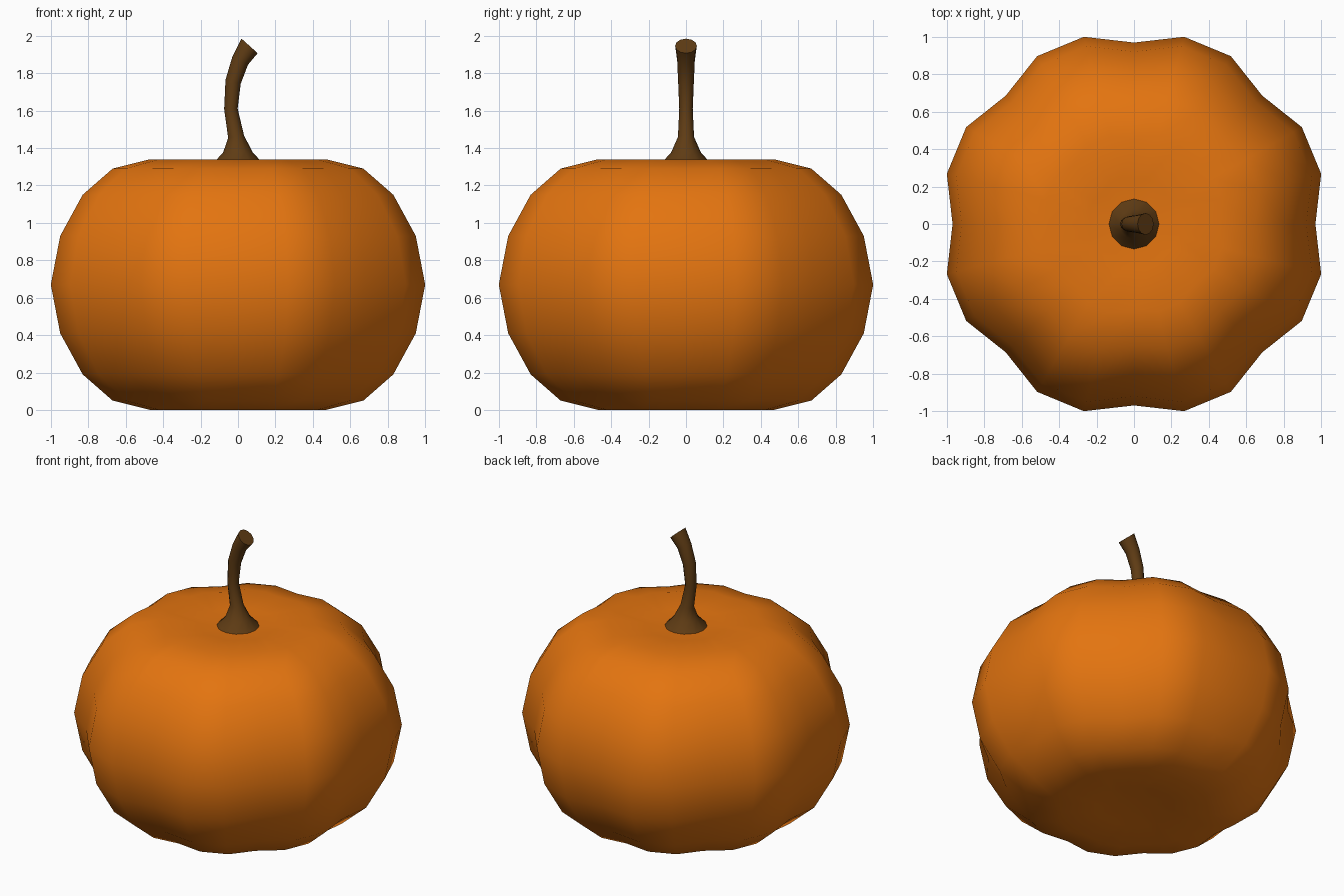
import bpy, bmesh, math
from mathutils import Vector

if "Cube" in bpy.data.objects:
    bpy.data.objects.remove(bpy.data.objects["Cube"])


def material(name, rgb):
    m = bpy.data.materials.new(name)
    m.diffuse_color = (*rgb, 1)
    m.use_nodes = True
    m.node_tree.nodes["Principled BSDF"].inputs["Base Color"].default_value = m.diffuse_color
    return m


def finish(name, bm, mat, angle):
    bmesh.ops.recalc_face_normals(bm, faces=bm.faces)
    me = bpy.data.meshes.new(name)
    bm.to_mesh(me)
    bm.free()
    ob = bpy.data.objects.new(name, me)
    bpy.context.collection.objects.link(ob)
    me.materials.append(mat)
    bpy.ops.object.select_all(action='DESELECT')
    ob.select_set(True)
    bpy.context.view_layer.objects.active = ob
    bpy.ops.object.shade_smooth_by_angle(angle=math.radians(angle))
    return ob


def bridge(bm, rings):
    for a, b in zip(rings, rings[1:]):
        n = len(a)
        for i in range(n):
            j = (i + 1) % n
            bm.faces.new((a[i], a[j], b[j], b[i]))


def fan(bm, ring, tip):
    for i in range(len(ring)):
        bm.faces.new((ring[i], ring[(i + 1) % len(ring)], tip))


orange = material("pumpkin orange", (0.77, 0.175, 0.005))
brown = material("stem brown", (0.115, 0.045, 0.007))

# Pumpkin body: mirrored half profile, eight lobes with a groove every third vertex
MID = 0.67
half = [(1.0, 0.0), (0.95, 0.26), (0.83, 0.48), (0.67, 0.62), (0.47, 0.67), (0.24, 0.655)]
profile = [(r, MID - h) for r, h in reversed(half[1:])] + [(r, MID + h) for r, h in half]
bm = bmesh.new()
rings = []
for r, z in profile:
    ring = []
    for i in range(24):
        a = math.tau * i / 24
        rad = r * (0.97 if i % 3 == 0 else 1.036)
        ring.append(bm.verts.new((rad * math.cos(a), rad * math.sin(a), z)))
    rings.append(ring)
bridge(bm, rings)
fan(bm, rings[0], bm.verts.new((0, 0, 0.03)))
fan(bm, rings[-1], bm.verts.new((0, 0, 1.31)))
finish("pumpkin_body", bm, orange, 60)

# Stem: flared base, bent towards +x (x, z, radius, tilt in degrees)
path = [(0, 1.31, 0.142, 0), (0, 1.375, 0.08, 0), (-0.01, 1.46, 0.043, -8),
        (-0.038, 1.61, 0.036, -2), (-0.026, 1.755, 0.042, 14),
        (0.012, 1.868, 0.047, 28), (0.062, 1.946, 0.058, 42)]
bm = bmesh.new()
rings = []
for x, z, r, tilt in path:
    t = math.radians(tilt)
    side = Vector((math.cos(t), 0, -math.sin(t)))
    ring = []
    for i in range(12):
        a = math.tau * i / 12
        p = Vector((x, 0, z)) + side * (r * math.cos(a)) + Vector((0, r * math.sin(a), 0))
        ring.append(bm.verts.new(p))
    rings.append(ring)
bridge(bm, rings)
bm.faces.new(rings[0])
bm.faces.new(rings[-1])
finish("stem", bm, brown, 50)
